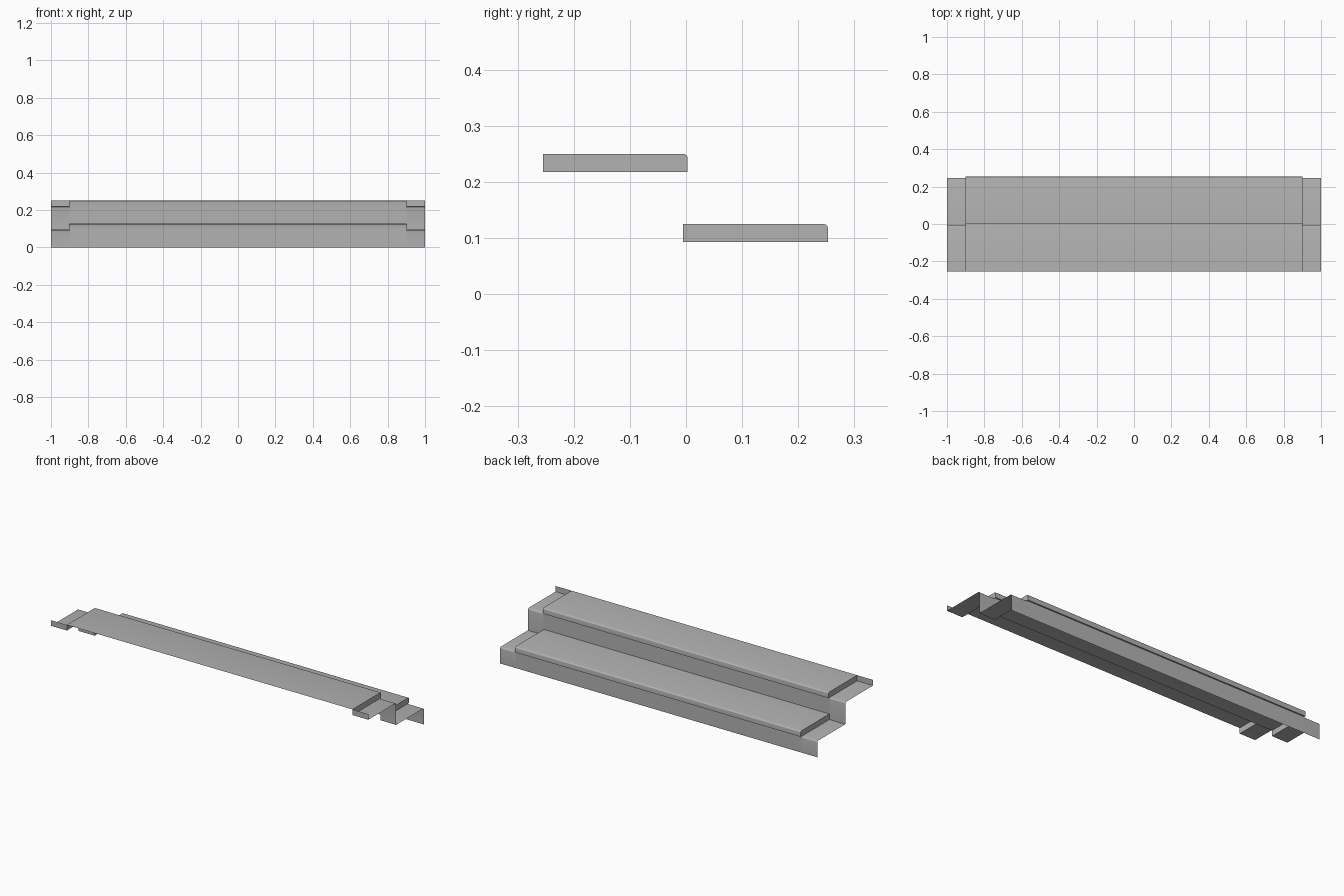
import bpy, bmesh, math

cube = bpy.data.objects.get("Cube")
if cube:
    bpy.data.objects.remove(cube)

grey = bpy.data.materials.new("plain grey")
grey.use_nodes = True
colour = (0.45, 0.45, 0.45, 1)
grey.diffuse_color = colour
grey.node_tree.nodes["Principled BSDF"].inputs["Base Color"].default_value = colour

FRONT, RUN, RISE = -0.255, 0.25, 0.125   # step layout
TOP, PAD = 0.25, 0.032                   # upper tread height, raised panel depth
LIP, RADIUS = 0.008, 0.008               # panel overhang, nose rounding
INNER, OUTER = 0.9, 1.0                  # panel half width, full half width


def nose(y, z, segments=4):
    """Quarter round from a tread into the face below it, as (y, z) points."""
    angles = [math.pi / 2 * i / segments for i in range(segments + 1)]
    return [(y - RADIUS + RADIUS * math.sin(a), z - RADIUS + RADIUS * math.cos(a))
            for a in angles]


def finish(name, bm):
    mesh = bpy.data.meshes.new(name)
    bm.to_mesh(mesh)
    bm.free()
    mesh.materials.append(grey)
    obj = bpy.data.objects.new(name, mesh)
    bpy.context.collection.objects.link(obj)
    bpy.ops.object.select_all(action='DESELECT')
    obj.select_set(True)
    bpy.context.view_layer.objects.active = obj
    bpy.ops.object.shade_smooth_by_angle(angle=math.radians(35))


def folded_sheet(name, profile, x0, x1, caps=()):
    """Sweep an open profile along x; caps are (x, outline) side faces."""
    bm = bmesh.new()
    rows = [[bm.verts.new((x, y, z)) for x in (x0, x1)] for y, z in profile]
    for a, b in zip(rows, rows[1:]):
        bm.faces.new((a[0], a[1], b[1], b[0]))
    for x, outline in caps:
        pts = outline if x < 0 else outline[::-1]
        bm.faces.new([bm.verts.new((x, y, z)) for y, z in pts])
    finish(name, bm)


# Profiles: low sheet at both ends, raised panels in between
end_profile = [(FRONT, TOP)]
panel_profile = []
caps = []
for step in range(2):
    y0, y1 = FRONT + RUN * step, FRONT + RUN * (step + 1)
    high = TOP - RISE * step
    low = high - PAD
    end_profile += [(y0, low)] + nose(y1, low)
    panel = [(y0, high)] + nose(y1 + LIP, high) + [(y1 + LIP, low)]
    panel_profile += panel + [(y1, low)]
    outline = panel + [(y0, low)]
    caps += [(-INNER, outline), (INNER, outline)]
end_profile.append((FRONT + 2 * RUN, 0))
panel_profile.append((FRONT + 2 * RUN, 0))

# Parts
folded_sheet("right_end_sheet", end_profile, -OUTER, -INNER)
folded_sheet("left_end_sheet", end_profile, INNER, OUTER)
folded_sheet("raised_step_panels", panel_profile, -INNER, INNER, caps)
